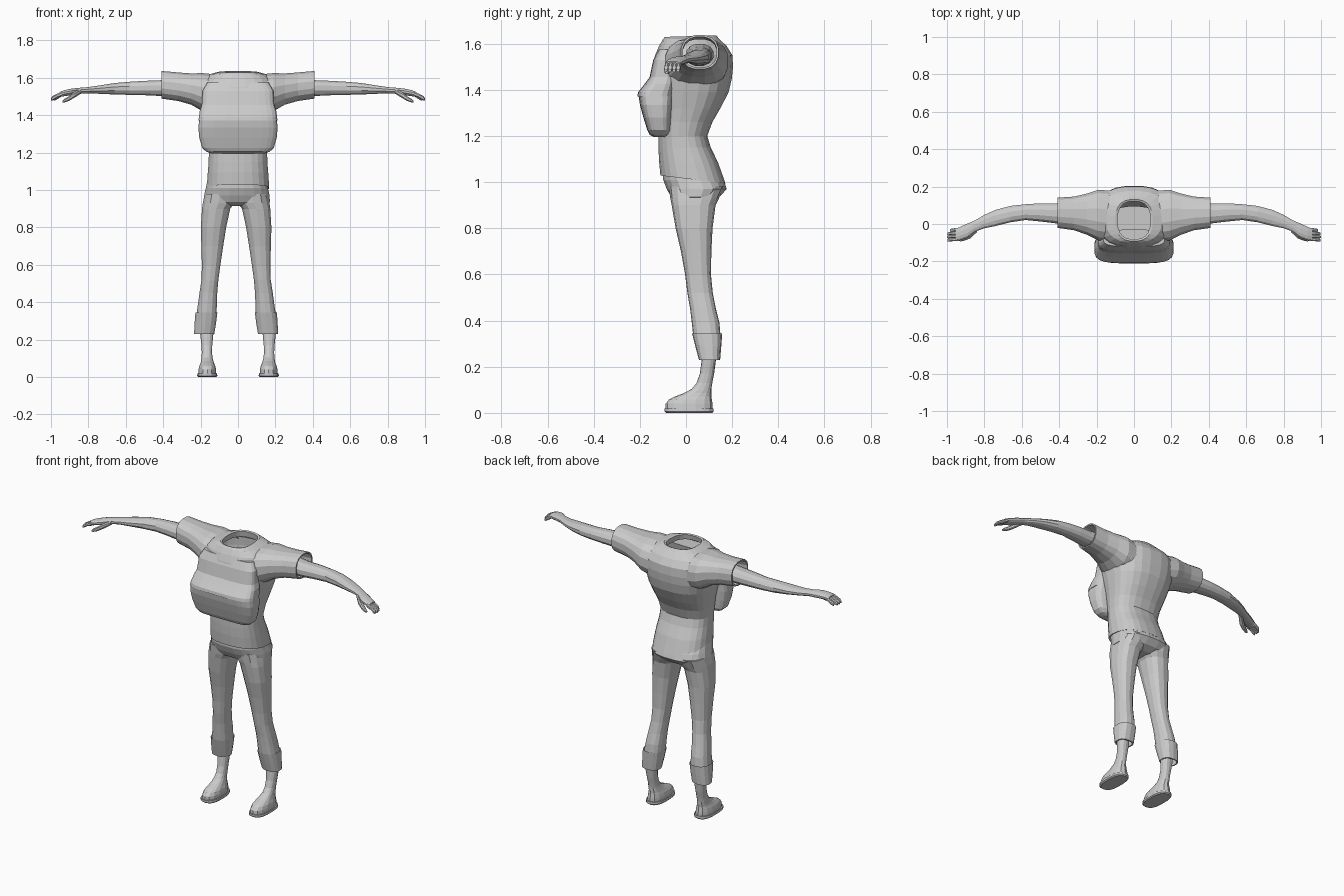
import bpy, bmesh
from math import sin, cos, pi


def power(v, p):
    return (1 if v >= 0 else -1) * abs(v) ** (2 / p)


def loft(name, rings, axis='z', n=16, p=2.4, mirror=False, caps=(True, True), shift=0.0):
    """Rings are (station, u0, u1, v0, v1[, tilt]); u,v = x,y for axis z and y,z for axis x."""
    bm = bmesh.new()
    loops = []
    for r in rings:
        s, u0, u1, v0, v1 = r[:5]
        tilt = r[5] if len(r) > 5 else 0
        loop = []
        for i in range(n):
            a = 2 * pi * (i + 0.5) / n
            u = (u0 + u1) / 2 + (u1 - u0) / 2 * power(cos(a), p)
            v = (v0 + v1) / 2 + (v1 - v0) / 2 * power(sin(a), p)
            co = (u, v, s + tilt * v) if axis == 'z' else (s, u, v)
            loop.append(bm.verts.new(co))
        loops.append(loop)
    for a, b in zip(loops, loops[1:]):
        for i in range(n):
            j = (i + 1) % n
            bm.faces.new((a[i], a[j], b[j], b[i]))
    if caps[0]:
        bm.faces.new(loops[0][::-1])
    if caps[1]:
        bm.faces.new(loops[-1])
    bmesh.ops.recalc_face_normals(bm, faces=bm.faces)
    me = bpy.data.meshes.new(name)
    bm.to_mesh(me)
    bm.free()
    ob = bpy.data.objects.new(name, me)
    bpy.context.collection.objects.link(ob)
    ob.location.x = shift
    if mirror:
        ob.modifiers.new("Mirror", 'MIRROR')
    return ob


def sym(rows):
    """(z, half width, front, back[, tilt]) -> centred rings."""
    return [(r[0], -r[1], r[1], r[2], r[3], *r[4:]) for r in rows]


# Shirt body with open neck
loft("shirt_body", sym([
    (1.02, .155, -.10, .155, -.12),
    (1.015, .168, -.112, .172, -.12),
    (1.09, .163, -.118, .14, -.04),
    (1.15, .158, -.12, .108),
    (1.20, .157, -.12, .093),
    (1.26, .165, -.125, .115),
    (1.32, .178, -.13, .15),
    (1.39, .195, -.145, .186),
    (1.45, .208, -.152, .2),
    (1.50, .21, -.147, .205),
    (1.55, .208, -.135, .202),
    (1.59, .19, -.118, .177),
    (1.62, .15, -.10, .145),
    (1.632, .10, -.092, .132, .03),
    (1.628, .088, -.082, .122, .03),
    (1.595, .092, -.088, .128),
]), n=24, p=2.5, caps=(True, False))

# Short sleeves with turned-in openings
loft("sleeve", [
    (.12, -.10, .18, 1.40, 1.62),
    (.19, -.09, .185, 1.42, 1.627),
    (.25, -.06, .165, 1.455, 1.625),
    (.32, -.035, .148, 1.475, 1.63),
    (.41, -.022, .142, 1.488, 1.638),
    (.41, -.014, .134, 1.496, 1.63),
    (.34, -.014, .134, 1.496, 1.62),
], axis='x', n=16, p=2.4, mirror=True, caps=(False, False))

# Overhanging chest pouch: upper flap and lower lobe
loft("chest_pouch", sym([
    (1.195, .14, -.138, -.09),
    (1.205, .17, -.158, -.075),
    (1.225, .192, -.168, -.065),
    (1.28, .208, -.185, -.06),
    (1.335, .213, -.2, -.055),
    (1.375, .208, -.206, -.05),
]), n=24, p=4)
loft("chest_flap", sym([
    (1.372, .212, -.211, -.05),
    (1.39, .21, -.208, -.045),
    (1.425, .205, -.18, -.04),
    (1.455, .195, -.158, -.04),
    (1.53, .19, -.142, -.04),
    (1.575, .165, -.12, -.03),
]), n=24, p=3.6)

# Trousers: hips, legs, rolled cuffs
loft("trouser_hips", sym([
    (.915, .10, -.03, .10),
    (.935, .178, -.065, .145),
    (.97, .177, -.085, .178),
    (1.01, .168, -.1, .165),
    (1.07, .155, -.1, .12),
]), n=20, p=2.5, shift=-.006)
loft("trouser_leg", [
    (.98, .005, .17, -.075, .165),
    (.93, .008, .18, -.068, .143),
    (.90, .03, .184, -.062, .128),
    (.80, .052, .19, -.045, .115),
    (.70, .068, .187, -.022, .11),
    (.60, .083, .184, -.004, .108),
    (.52, .094, .186, .006, .116),
    (.45, .1, .197, .018, .13),
    (.39, .102, .205, .025, .145),
    (.33, .104, .214, .032, .15),
], n=14, p=2.5, mirror=True, shift=-.01)
loft("trouser_cuff", [
    (.335, .104, .21, .033, .148),
    (.345, .099, .219, .026, .157),
    (.29, .106, .223, .04, .153),
    (.23, .116, .226, .056, .148),
    (.23, .124, .218, .064, .14),
    (.29, .124, .212, .06, .14),
], n=14, p=2.6, mirror=True, shift=-.01, caps=(False, False))

# Ankles and shoes
loft("shoe_sole", [
    (0, .115, .212, -.085, .115),
    (.006, .11, .219, -.093, .12),
    (.02, .111, .218, -.094, .12),
], n=18, p=2.6, mirror=True)
loft("shoe_upper", [
    (.018, .115, .214, -.09, .116),
    (.04, .116, .212, -.088, .115),
    (.058, .12, .208, -.074, .112),
    (.072, .126, .202, -.045, .11),
    (.086, .131, .198, -.008, .11),
    (.105, .136, .196, .026, .11),
    (.13, .138, .194, .046, .114),
    (.17, .137, .196, .06, .122),
    (.23, .131, .203, .068, .13),
    (.3, .13, .203, .065, .135),
], n=14, p=2.3, mirror=True)

# Arms down to the palm
loft("arm", [
    (.30, 0, .12, 1.505, 1.60),
    (.42, .002, .112, 1.502, 1.588),
    (.50, .012, .112, 1.506, 1.585),
    (.58, .02, .107, 1.508, 1.58),
    (.66, .008, .098, 1.51, 1.573),
    (.74, -.012, .077, 1.514, 1.56),
    (.80, -.024, .05, 1.516, 1.551),
    (.85, -.042, .02, 1.514, 1.547),
    (.89, -.075, .004, 1.507, 1.543),
    (.93, -.088, -.015, 1.501, 1.534),
    (.955, -.092, -.025, 1.497, 1.524),
], axis='x', n=12, p=2.3, mirror=True)

# Curled fingers, one tapered piece each
for i in range(4):
    y = -.083 + i * .0175
    e = (.998, 1.0, .997, .985)[i]
    loft("finger_%d" % (i + 1), [
        (.94, y - .009, y + .009, 1.502, 1.526),
        (e - .03, y - .0095, y + .0095, 1.492, 1.515),
        (e - .008, y - .012, y + .006, 1.478, 1.503),
        (e, y - .01, y + .002, 1.477, 1.490),
    ], axis='x', n=8, mirror=True)

# Thumbs
loft("thumb", [
    (.84, -.045, -.01, 1.515, 1.54),
    (.875, -.078, -.04, 1.492, 1.525),
    (.905, -.09, -.06, 1.475, 1.502),
    (.928, -.094, -.072, 1.468, 1.488),
    (.938, -.09, -.078, 1.468, 1.478),
], axis='x', n=8, mirror=True)
